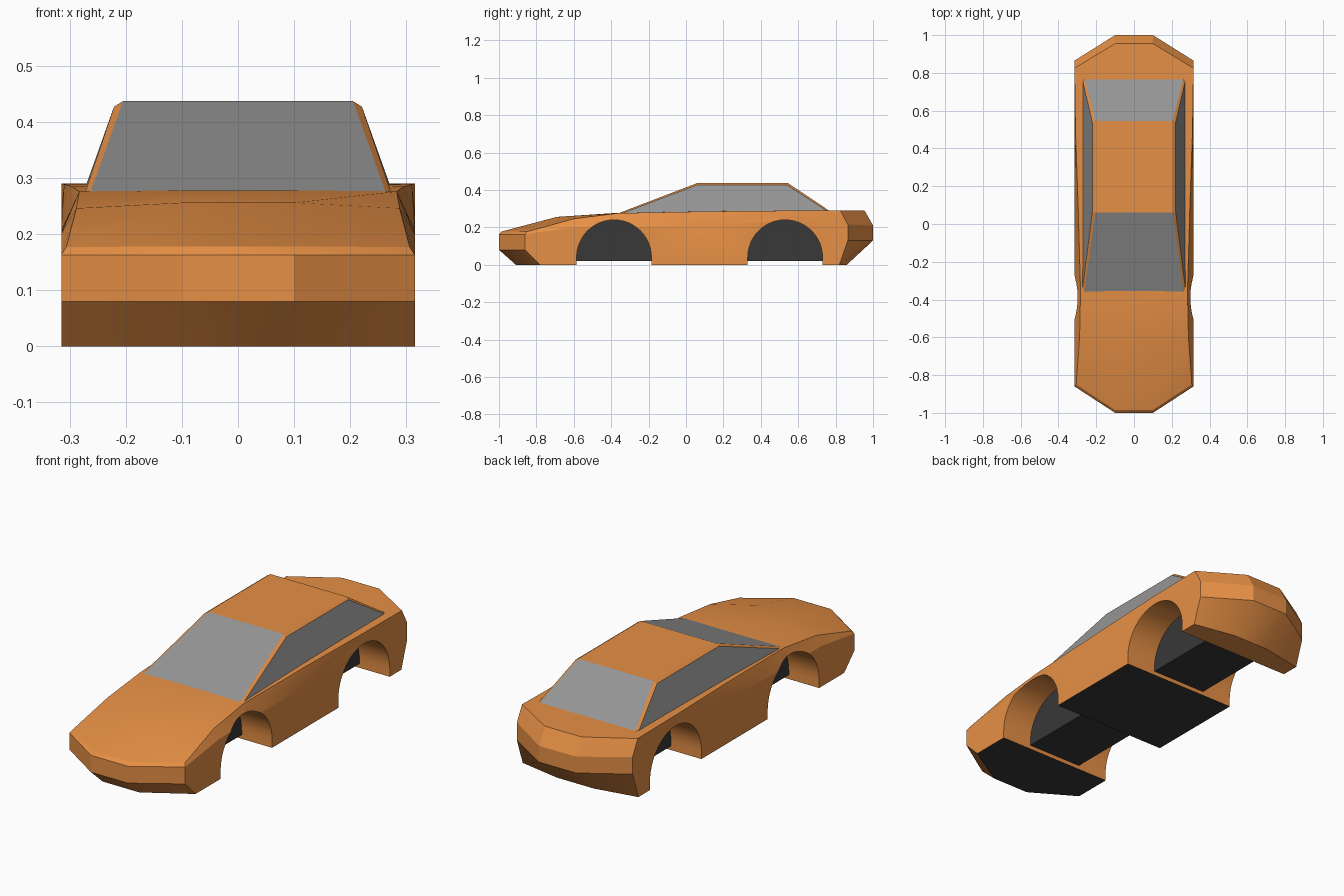
import bpy, bmesh, math
from mathutils import Vector

if "Cube" in bpy.data.objects:
    bpy.data.objects.remove(bpy.data.objects["Cube"])


def material(name, rgb):
    m = bpy.data.materials.new(name)
    m.diffuse_color = (*rgb, 1)
    m.use_nodes = True
    m.node_tree.nodes["Principled BSDF"].inputs["Base Color"].default_value = m.diffuse_color
    return m


PAINT = material("paint", (0.8, 0.28, 0.06))
GLASS = material("glass", (0.3, 0.3, 0.3))
DARK = material("dark", (0.04, 0.04, 0.04))


def make(name, faces, mats, centre=(0, 0, 0.15)):
    """Build an object from (points, material index) faces, all facing away from centre."""
    bm = bmesh.new()
    seen = {}
    for pts, mi in faces:
        vs = []
        for p in pts:
            key = tuple(round(c, 5) for c in p)
            if key not in seen:
                seen[key] = bm.verts.new(key)
            vs.append(seen[key])
        f = bm.faces.new(vs)
        f.material_index = mi
        f.normal_update()
        if f.normal.dot(f.calc_center_median() - Vector(centre)) < 0:
            f.normal_flip()
    me = bpy.data.meshes.new(name)
    bm.to_mesh(me)
    bm.free()
    ob = bpy.data.objects.new(name, me)
    bpy.context.collection.objects.link(ob)
    for m in mats:
        me.materials.append(m)
    return ob


def flip(pts):
    return [(-x, y, z) for x, y, z in pts]


def activate(ob):
    bpy.ops.object.select_all(action='DESELECT')
    ob.select_set(True)
    bpy.context.view_layer.objects.active = ob


# body: centre profile (y, z) paired with corner points (x, y, z), nose to tail
rows = [
    ((-0.91, 0.0), (0.315, -0.78, 0.0)),
    ((-1.0, 0.08), (0.315, -0.86, 0.08)),
    ((-1.0, 0.163), (0.315, -0.86, 0.163)),
    ((-0.985, 0.178), (0.306, -0.85, 0.177)),
    ((-0.69, 0.256), (0.288, -0.60, 0.246)),
    ((-0.36, 0.278), (0.283, -0.36, 0.276)),
    ((0.15, 0.287), (0.296, 0.10, 0.285)),
    ((0.50, 0.289), (0.310, 0.50, 0.289)),
    ((0.955, 0.29), (0.315, 0.825, 0.29)),
    ((1.0, 0.21), (0.315, 0.865, 0.215)),
    ((1.0, 0.13), (0.315, 0.865, 0.13)),
    ((0.86, 0.0), (0.315, 0.82, 0.0)),
    ((0.53, 0.0), (0.315, 0.53, 0.0)),
]
edge = [e for c, e in rows]
lines = [[(-e[0], e[1], e[2]), (-0.1, *c), (0.1, *c), e] for c, e in rows]
faces = []
for a, b in zip(lines, lines[1:]):
    for i in range(3):
        faces.append(([a[i], a[i + 1], b[i + 1], b[i]], 0))
faces.append((lines[-1] + lines[0][::-1], 1))   # black floor

# body sides: flat lower panel up to the belt line, then an inward shoulder
belt = [edge[2]] + [(0.315, e[1], z) for e, z in zip(edge[4:8], (0.20, 0.20, 0.21, 0.235))] + [edge[9]]
lower = edge[:2] + belt + edge[10:]
shoulder = edge[3:9]
side = [lower]
for i in range(5):
    side.append([belt[i], belt[i + 1], shoulder[i + 1], shoulder[i]])
side = [list(dict.fromkeys(p)) for p in side]
for p in side:
    faces += [(p, 0), (flip(p), 0)]
# tail corner of the shoulder is closed by the last strip quad
body = make("body", faces, [PAINT, DARK])

# wheel arches cut across the full width
for y0 in (-0.385, 0.53):
    prof = [(y0 + 0.2, -0.1)]
    prof += [(y0 + 0.2 * math.cos(math.pi * i / 24), 0.04 + 0.2 * math.sin(math.pi * i / 24)) for i in range(25)]
    prof.append((y0 - 0.2, -0.1))
    l = [(-0.5, *p) for p in prof]
    r = flip(l)
    cf = [(l, 0), (r, 0)]
    for i in range(len(prof)):
        j = (i + 1) % len(prof)
        cf.append(([l[i], l[j], r[j], r[i]], 0))
    cutter = make("arch_cutter", cf, [PAINT], (0, y0, 0.03))
    cutter.hide_render = True
    mod = body.modifiers.new("arch", 'BOOLEAN')
    mod.operation = 'DIFFERENCE'
    mod.solver = 'EXACT'
    mod.object = cutter
    activate(body)
    bpy.ops.object.modifier_apply(modifier=mod.name)
    bpy.data.objects.remove(cutter)
activate(body)
bpy.ops.object.shade_smooth_by_angle(angle=math.radians(25))

# dark inner chassis closing the wheel wells
bpy.ops.mesh.primitive_cube_add(size=1, location=(0, 0.075, 0.1325))
chassis = bpy.context.object
chassis.name = "chassis"
chassis.scale = (0.3, 1.34, 0.225)
chassis.data.materials.append(DARK)

# cabin: glass and roof outline inside, window outline slightly lower outside
inner = [(0.264, -0.37, 0.272), (0.205, 0.06, 0.437), (0.205, 0.545, 0.437), (0.262, 0.77, 0.286)]
outer = [(0.274, -0.355, 0.270), (0.221, 0.06, 0.427), (0.221, 0.54, 0.427), (0.272, 0.76, 0.284)]
across = [[inner[i], inner[i + 1], *flip([inner[i + 1], inner[i]])] for i in range(3)]
frame = [(across[1], 0)]
for i in range(3):
    p = [inner[i], inner[i + 1], outer[i + 1], outer[i]]
    frame += [(p, 0), (flip(p), 0)]
mid = (0, 0.2, 0.2)
make("roof_and_pillars", frame, [PAINT], mid)
make("windshield", [(across[0], 0)], [GLASS], mid)
make("rear_window", [(across[2], 0)], [GLASS], mid)
make("right_side_window", [(outer, 0)], [GLASS], mid)
make("left_side_window", [(flip(outer), 0)], [GLASS], mid)
